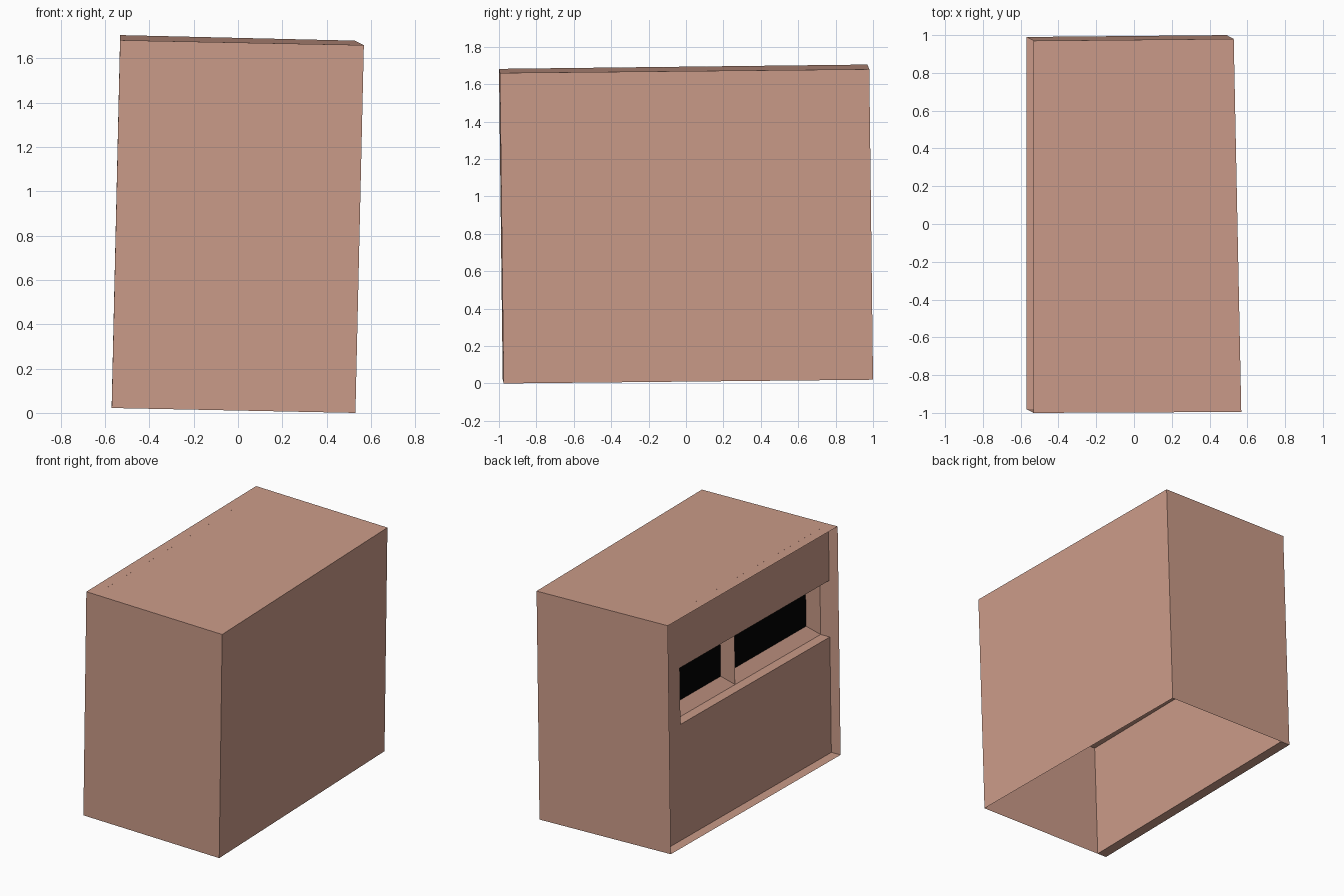
import bpy
from mathutils import Vector as V

if "Cube" in bpy.data.objects:
    bpy.data.objects.remove(bpy.data.objects["Cube"])

# Slightly leaning cabinet: floor corners plus one lean vector for the height
LEAN = V((0.038, -0.02, 1.66))
FL, FR = V((-0.57, -0.98, 0.022)), V((0.53, -0.975, 0.0))
BR, BL = V((0.49, 1.0, 0.02)), V((-0.57, 0.99, 0.045))


def material(name, color):
    m = bpy.data.materials.new(name)
    m.diffuse_color = color
    m.use_nodes = True
    m.node_tree.nodes["Principled BSDF"].inputs["Base Color"].default_value = m.diffuse_color
    return m


CLAY = material("clay", (0.60, 0.33, 0.25, 1))
BLACK = material("black", (0.0, 0.0, 0.0, 1))


def P(d, v, z):
    """d: distance in from the left side, v: 0 front to 1 back, z: 0 to 1 height."""
    left, right = FL.lerp(BL, v), FR.lerp(BR, v)
    return left.lerp(right, d / (right - left).length) + LEAN * z


def build(name, quads, mat):
    """Each quad is (four corners, rough outward direction)."""
    verts, faces = [], []
    for pts, out in quads:
        if (pts[1] - pts[0]).cross(pts[2] - pts[0]).dot(V(out)) < 0:
            pts = pts[::-1]
        faces.append(range(len(verts), len(verts) + 4))
        verts += pts
    me = bpy.data.meshes.new(name)
    me.from_pydata(verts, [], [tuple(f) for f in faces])
    me.materials.append(mat)
    ob = bpy.data.objects.new(name, me)
    bpy.context.collection.objects.link(ob)


def side(d, v0, v1, z0, z1):
    """Flat panel facing the left side at depth d."""
    return [P(d, v0, z0), P(d, v1, z0), P(d, v1, z1), P(d, v0, z1)], (-1, 0, 0)


def shelf(d0, d1, v0, v1, z, out):
    return [P(d0, v0, z), P(d1, v0, z), P(d1, v1, z), P(d0, v1, z)], (0, 0, out)


def wall(a, b, out):
    return [a, b, b + LEAN, a + LEAN], out


# Outer shell: thin walls and top, open underneath
build("cabinet_shell", [
    wall(FL, FR, (0, -1, 0)), wall(FR, BR, (1, 0, 0)), wall(BR, BL, (0, 1, 0)),
    ([p + LEAN for p in (FL, FR, BR, BL)], (0, 0, 1)),
], CLAY)

# Inset left panel around the window opening, with the bottom ledge
D1, D2, D3 = 0.075, 0.15, 0.217
Z0, Z1, VM, VE = 0.505, 0.752, 0.503, 0.88
build("inset_panel", [
    side(D1, 0, 1, 0, Z0), side(D1, 0, 1, Z1, 1), side(D1, VE, 1, Z0, Z1),
    shelf(0, D1, 0, 1, 0, 1),
], CLAY)

# Opening sill, head and rear jamb
build("opening_surround", [
    shelf(D1, D2, 0, VE, Z0, 1), shelf(D1, D2, 0, VE, Z1, -1),
    ([P(D1, VE, Z0), P(D2, VE, Z0), P(D2, VE, Z1), P(D1, VE, Z1)], (0, -1, 0)),
], CLAY)

# Two windows: splayed reveals and black panes
SV, SZ = 0.036, 0.042
for name, a, b in (("front", 0, VM), ("rear", VM, VE)):
    outer = side(D2, a, b, Z0, Z1)[0]
    inner = side(D3, a + SV, b - SV, Z0 + SZ, Z1 - SZ)[0]
    reveals = []
    for i in range(4):
        j = (i + 1) % 4
        reveals.append(([outer[i], outer[j], inner[j], inner[i]], (-1, 0, 0)))
    build(name + "_window_reveal", reveals, CLAY)
    build(name + "_window_pane", [(inner, (-1, 0, 0))], BLACK)
